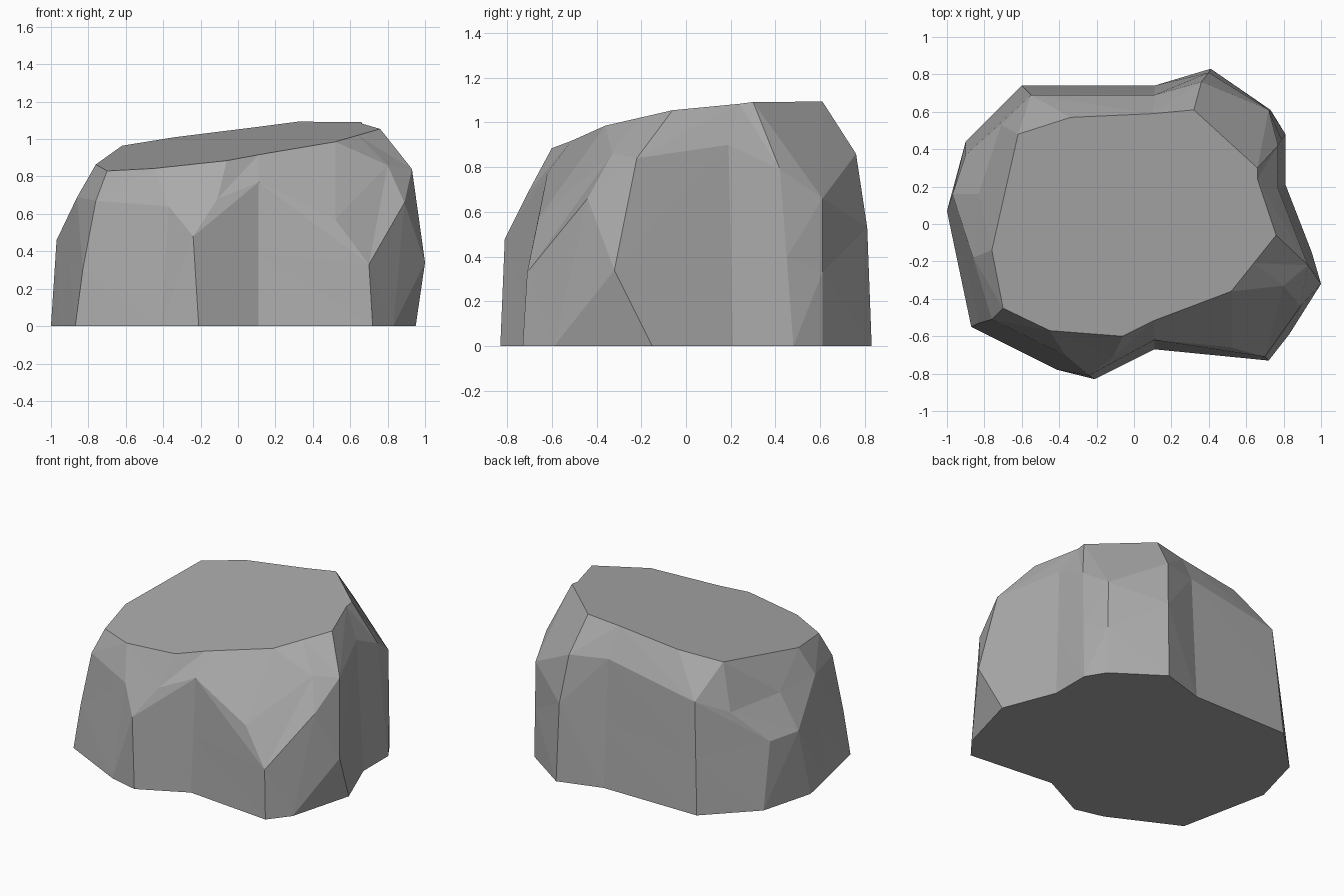
import bpy
import bmesh
from mathutils import Vector

default_cube = bpy.data.objects.get("Cube")
if default_cube:
    bpy.data.objects.remove(default_cube, do_unlink=True)


def make_material(name, colour):
    material = bpy.data.materials.new(name)
    material.use_nodes = True
    material.diffuse_color = colour
    shader = material.node_tree.nodes["Principled BSDF"]
    shader.inputs["Base Color"].default_value = colour
    return material


# Ground outline, counter-clockwise from the front corner on the -x side
base_outline = [
    (-.87, -.55), (-.41, -.78), (-.21, -.83), (.11, -.67),
    (.72, -.73), (.83, -.59), (.95, -.15), (.81, .21),
    (.81, .48), (.73, .61), (.41, .83), (.11, .74),
    (-.6, .74), (-.9, .44), (-1, .07), (-.95, -.17)]

# Shoulder where the steep walls turn into the upper chamfers
shoulder = [
    (-.76, -.51, .67), (-.37, -.7, .64), (-.11, -.71, .68), (.11, -.62, .77),
    (.52, -.66, .57), (.8, -.33, .86), (.93, -.22, .84), (.77, .19, .9),
    (.77, .42, .79), (.72, .61, .66), (.36, .76, .86), (.11, .69, .87),
    (-.55, .69, .75), (-.71, .53, .66), (-.83, .16, .69), (-.86, -.18, .69)]

# Outline of the flat tilted top
top_outline = [
    (-.7, -.45), (-.45, -.57), (-.06, -.6), (.11, -.515),
    (.52, -.36), (.64, -.21), (.76, -.06), (.66, .24),
    (.66, .3), (.49, .455), (.32, .61), (.1, .59),
    (-.34, .57), (-.62, .48), (-.69, .17), (-.76, -.14)]

# Columns whose wall bulges away from a straight line
wall_bulges = {
    0: (-.83, -.53, .3), 2: (-.24, -.81, .48), 4: (.7, -.71, .33),
    5: (.89, -.44, .66), 6: (1, -.32, .34), 10: (.4, .81, .53),
    13: (-.9, .37, .45), 14: (-.97, .16, .46)}


def on_top_plane(x, y):
    return Vector((x, y, .973 + .118 * x + .135 * y))


ground = [Vector((x, y, 0)) for x, y in base_outline]
upper = [Vector(point) for point in shoulder]
wall = [Vector(wall_bulges[i]) if i in wall_bulges else low.lerp(high, .5)
        for i, (low, high) in enumerate(zip(ground, upper))]
top = [on_top_plane(x, y) for x, y in top_outline]


def spread(vert_a, vert_b):
    """Distance of a diagonal's middle from the vertical axis."""
    return ((vert_a.co + vert_b.co) / 2).xy.length


def add_facets(bm, a, b, c, d):
    """Split a four-sided patch along its outermost diagonal."""
    if spread(a, c) > spread(b, d):
        triangles = ((a, b, c), (a, c, d))
    else:
        triangles = ((a, b, d), (b, c, d))
    for triangle in triangles:
        bm.faces.new(triangle)


# Rock: stacked rings joined by flat facets, closed above and below
bm = bmesh.new()
rings = [[bm.verts.new(point) for point in ring]
         for ring in (ground, wall, upper, top)]
for lower_ring, upper_ring in zip(rings, rings[1:]):
    count = len(lower_ring)
    for i in range(count):
        j = (i + 1) % count
        add_facets(bm, lower_ring[i], lower_ring[j],
                   upper_ring[j], upper_ring[i])
bm.faces.new(rings[-1])
bm.faces.new(list(reversed(rings[0])))
bmesh.ops.recalc_face_normals(bm, faces=bm.faces[:])

mesh = bpy.data.meshes.new("rock")
bm.to_mesh(mesh)
bm.free()
mesh.materials.append(make_material("stone_grey", (.4, .4, .4, 1)))
rock = bpy.data.objects.new("rock", mesh)
bpy.context.collection.objects.link(rock)
